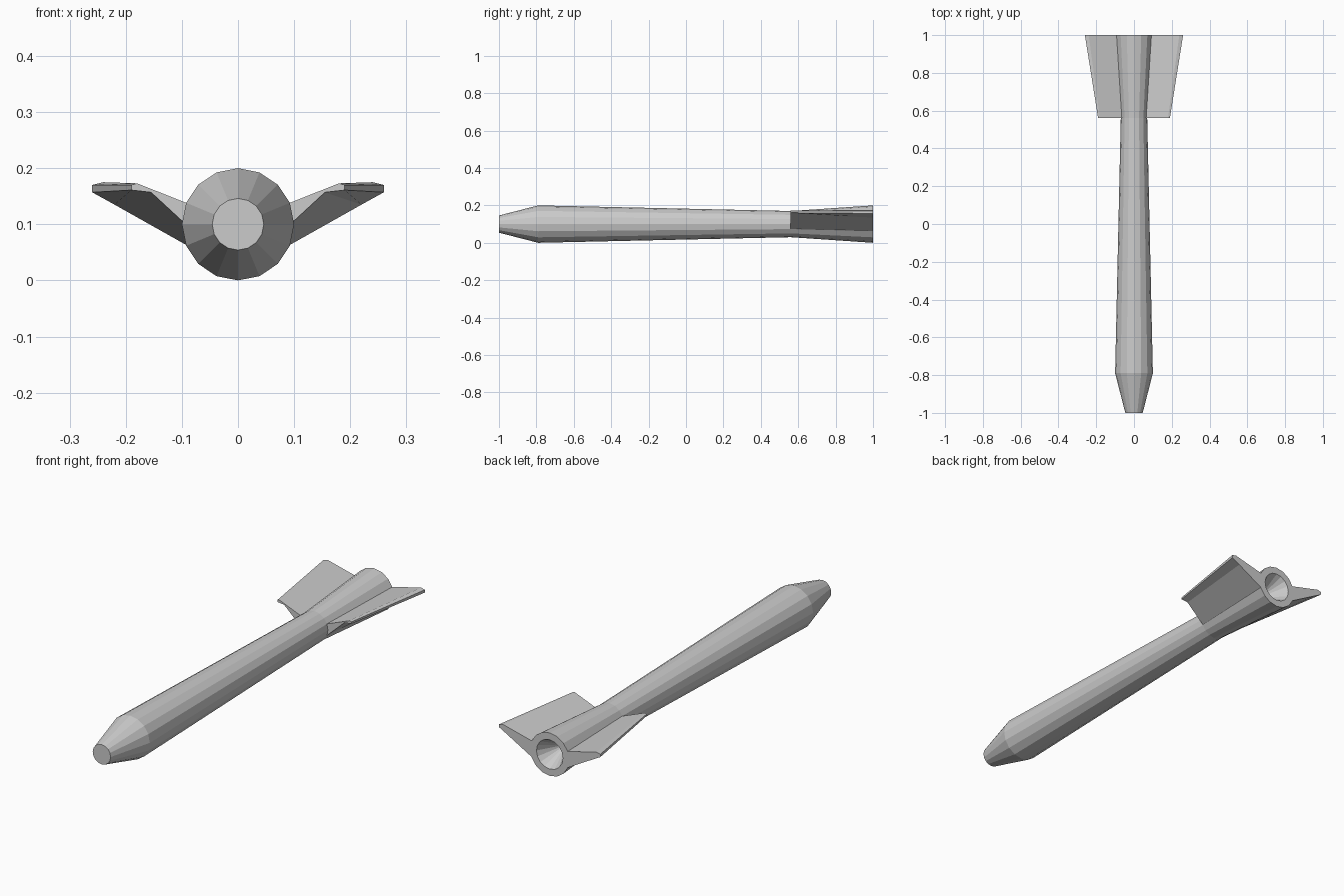
import bpy, bmesh
from math import sin, cos, pi

if "Cube" in bpy.data.objects:
    bpy.data.objects.remove(bpy.data.objects["Cube"])

SIDES, AXIS_Z = 16, 0.1


def make_object(name, bm):
    bmesh.ops.recalc_face_normals(bm, faces=bm.faces)
    mesh = bpy.data.meshes.new(name)
    bm.to_mesh(mesh)
    bm.free()
    obj = bpy.data.objects.new(name, mesh)
    bpy.context.collection.objects.link(obj)
    return obj


def bridge(bm, a, b):
    n = len(a)
    for i in range(n):
        j = (i + 1) % n
        bm.faces.new((a[i], a[j], b[j], b[i]))


def ring(bm, y, r):
    return [bm.verts.new((r * sin(2 * pi * i / SIDES), y,
                          AXIS_Z + r * cos(2 * pi * i / SIDES)))
            for i in range(SIDES)]


# Body: blunt nose, slim waist, flared tail with a conical exhaust recess
bm = bmesh.new()
profile = [(-1, 0.046), (-0.79, 0.1), (0.56, 0.07), (1, 0.1), (1, 0.068)]
rings = [ring(bm, y, r) for y, r in profile]
for a, b in zip(rings, rings[1:]):
    bridge(bm, a, b)
bm.faces.new(rings[0])
apex = bm.verts.new((0, 0.88, AXIS_Z))
for i in range(SIDES):
    bm.faces.new((rings[-1][i], rings[-1][(i + 1) % SIDES], apex))
make_object("body", bm)

# Tail fins: front and rear sections (x, z) joined into a wedge, then mirrored
front = [(0.064, 0.127), (0.18, 0.173), (0.19, 0.17), (0.19, 0.161), (0.155, 0.157), (0.064, 0.073)]
rear = [(0.092, 0.138), (0.24, 0.175), (0.26, 0.17), (0.26, 0.157), (0.22, 0.135), (0.092, 0.063)]
bm = bmesh.new()
ends = [[bm.verts.new((x, y, z)) for x, z in section]
        for y, section in ((0.56, front), (1, rear))]
bridge(bm, *ends)
for end in ends:
    bm.faces.new(end)
fins = make_object("tail_fins", bm)
fins.modifiers.new("mirror", "MIRROR").use_axis[0] = True
